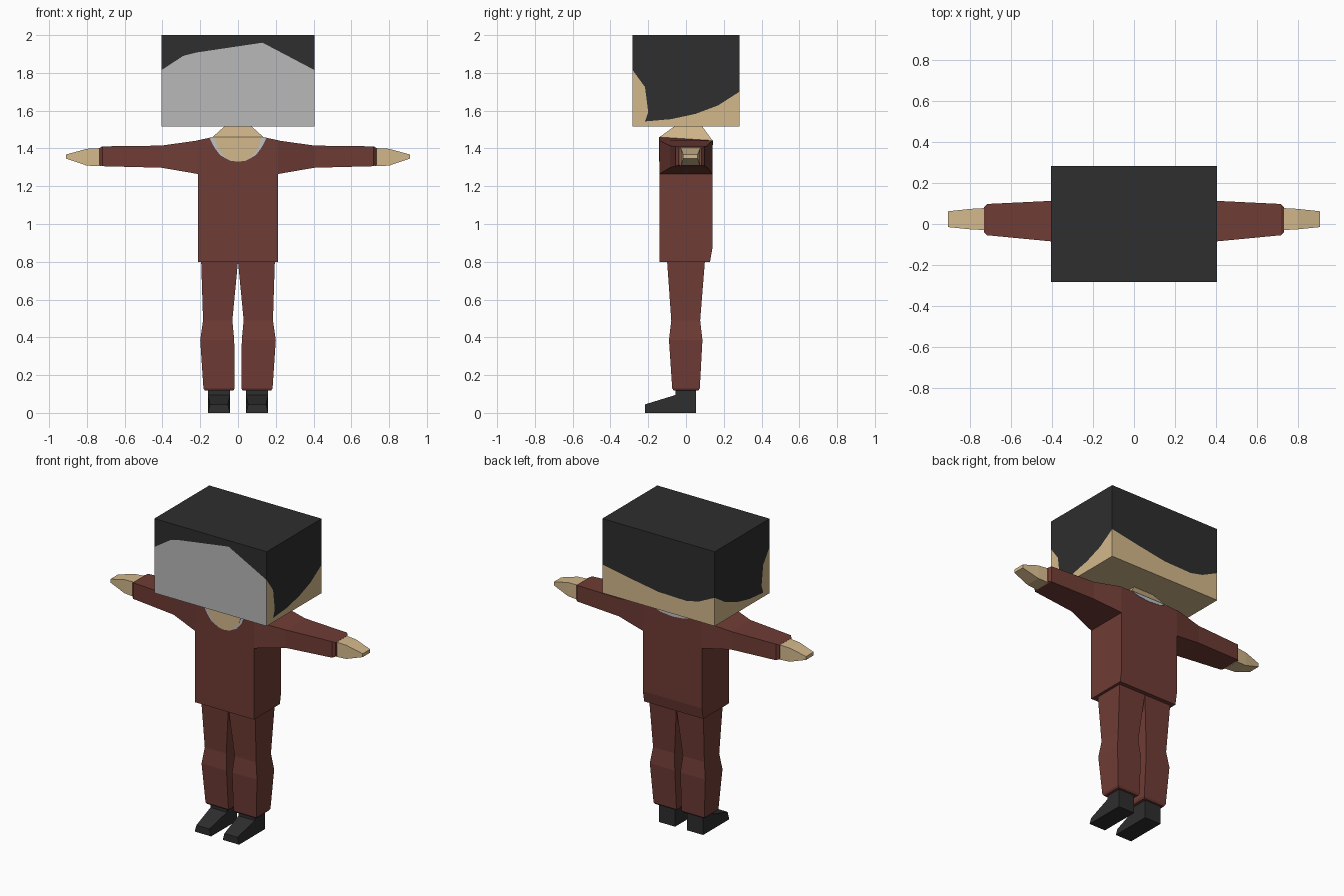
import bpy, bmesh

if "Cube" in bpy.data.objects:
    bpy.data.objects.remove(bpy.data.objects["Cube"])


def material(name, r, g, b):
    lin = [(c / 255 / 12.92) if c < 11 else ((c / 255 + 0.055) / 1.055) ** 2.4 for c in (r, g, b)]
    m = bpy.data.materials.new(name)
    m.diffuse_color = (*lin, 1)
    m.use_nodes = True
    m.node_tree.nodes["Principled BSDF"].inputs["Base Color"].default_value = m.diffuse_color
    return m


SKIN = material("skin tan", 212, 185, 140)
CLOTH = material("cloth brick red", 112, 60, 53)
BLACK = material("hair black", 46, 46, 46)
GREY = material("face grey", 184, 184, 184)
TRIM = material("collar pale grey", 190, 194, 198)


def make(name, faces, mats):
    """Object from (points, material index) polygons, welded together."""
    bm = bmesh.new()
    for pts, idx in faces:
        bm.faces.new([bm.verts.new(p) for p in pts]).material_index = idx
    bmesh.ops.remove_doubles(bm, verts=bm.verts, dist=0.0005)
    bmesh.ops.recalc_face_normals(bm, faces=bm.faces)
    me = bpy.data.meshes.new(name)
    bm.to_mesh(me)
    bm.free()
    for m in mats:
        me.materials.append(m)
    ob = bpy.data.objects.new(name, me)
    bpy.context.collection.objects.link(ob)
    return ob


def loft(name, rings, mat):
    """Closed skin through rings of equal point count."""
    faces = [(rings[0], 0), (rings[-1], 0)]
    n = len(rings[0])
    for a, b in zip(rings, rings[1:]):
        for i in range(n):
            j = (i + 1) % n
            faces.append(([a[i], a[j], b[j], b[i]], 0))
    return make(name, faces, [mat])


def ring_z(x0, x1, y0, y1, z, zb=None):
    """Level rectangle; zb gives the back edge its own height."""
    zb = z if zb is None else zb
    return [(x0, y0, z), (x1, y0, z), (x1, y1, zb), (x0, y1, zb)]


def ring_x(s, x, y0, y1, z0, z1):
    return [(s * x, y0, z0), (s * x, y1, z0), (s * x, y1, z1), (s * x, y0, z1)]


# Head: a box whose walls are split along the hairline
X, Y0, Y1, B, T = 0.405, -0.2825, 0.2825, 1.515, 2.0
front = [(-X, 1.815), (-0.29, 1.89), (-0.22, 1.908), (0.13, 1.96), (X, 1.815)]
side = [(Y0, 1.815), (-0.217, 1.725), (-0.2, 1.593), (-0.217, 1.543), (-0.08, 1.555),
        (0.05, 1.583), (0.17, 1.628), (Y1, 1.70)]
back = [(-X, 1.70), (-0.29, 1.645), (-0.2, 1.625), (0.0, 1.63), (0.2, 1.663), (X, 1.70)]


def wall(line, place, lower):
    lo, hi = line[0][0], line[-1][0]
    return [([place(*p) for p in line + [(hi, T), (lo, T)]], 0),
            ([place(*p) for p in line + [(hi, B), (lo, B)]], lower)]


head = wall(front, lambda u, z: (u, Y0, z), 2) + wall(back, lambda u, z: (u, Y1, z), 1)
for s in (-1, 1):
    head += wall(side, lambda u, z: (s * X, u, z), 1)
head += [(ring_z(-X, X, Y0, Y1, T), 0), (ring_z(-X, X, Y0, Y1, B), 1)]
make("head", head, [BLACK, SKIN, GREY])

# Torso, closed at the neck opening
W = 0.213
loft("torso", [
    ring_z(-W, W, -0.14, 0.127, 0.80),
    ring_z(-W, W, -0.14, 0.14, 0.873),
    ring_z(-W, W, -0.14, 0.14, 1.265),
    ring_z(-W, W, -0.14, 0.14, 1.443, 1.438),
    ring_z(-0.135, 0.135, -0.14, 0.14, 1.46, 1.442)], CLOTH)

# Neck
loft("neck", [
    ring_z(-0.135, 0.135, -0.14, 0.14, 1.46, 1.442),
    ring_z(-0.07, 0.07, -0.06, 0.085, 1.518)], SKIN)


# Neckline plates, symmetric about the middle
def plate(name, half, y, mat):
    outline = half + [(-x, z) for x, z in reversed(half) if x > 0]
    d = 0.003 if y < 0 else -0.003
    loft(name, [[(x, y, z) for x, z in outline], [(x, y + d, z) for x, z in outline]], mat)


plate("collar_trim", [(0, 1.46), (0.135, 1.46), (0.15, 1.452), (0.122, 1.40), (0.092, 1.362),
                      (0.04, 1.335), (0, 1.33)], -0.142, TRIM)
plate("open_neckline", [(0, 1.46), (0.126, 1.46), (0.108, 1.40), (0.088, 1.376),
                        (0.062, 1.35), (0.03, 1.334), (0, 1.33)], -0.144, SKIN)
plate("back_collar", [(0, 1.442), (0.135, 1.442), (0.08, 1.424), (0, 1.417)], 0.142, TRIM)

# Limbs, mirrored left and right
for s, tag in ((-1, "right"), (1, "left")):
    loft(tag + "_sleeve", [
        ring_x(s, W, -0.14, 0.14, 1.265, 1.442),
        ring_x(s, 0.405, -0.085, 0.113, 1.298, 1.415),
        ring_x(s, 0.718, -0.055, 0.098, 1.306, 1.411),
        ring_x(s, 0.733, -0.04, 0.083, 1.312, 1.402)], CLOTH)
    loft(tag + "_hand", [
        ring_x(s, 0.725, -0.03, 0.078, 1.306, 1.402),
        ring_x(s, 0.80, -0.026, 0.074, 1.309, 1.398),
        ring_x(s, 0.91, -0.015, 0.062, 1.346, 1.368)], SKIN)
    loft(tag + "_trouser_leg", [
        ring_z(s * 0.0, s * 0.195, -0.10, 0.10, 0.802),
        ring_z(s * 0.03, s * 0.185, -0.078, 0.075, 0.49),
        ring_z(s * 0.02, s * 0.20, -0.09, 0.087, 0.385),
        ring_z(s * 0.018, s * 0.183, -0.073, 0.073, 0.13),
        ring_z(s * 0.025, s * 0.175, -0.065, 0.065, 0.118)], CLOTH)
    # Shoe: side profile with a narrowed toe top
    profile = [(-0.217, 0, 0), (-0.217, 0.045, 0.012), (-0.055, 0.095, 0),
               (-0.055, 0.122, 0), (0.052, 0.122, 0), (0.052, 0, 0)]
    loft(tag + "_shoe", [
        [(s * (0.042 + t), y, z) for y, z, t in profile],
        [(s * (0.16 - t), y, z) for y, z, t in profile]], BLACK)
